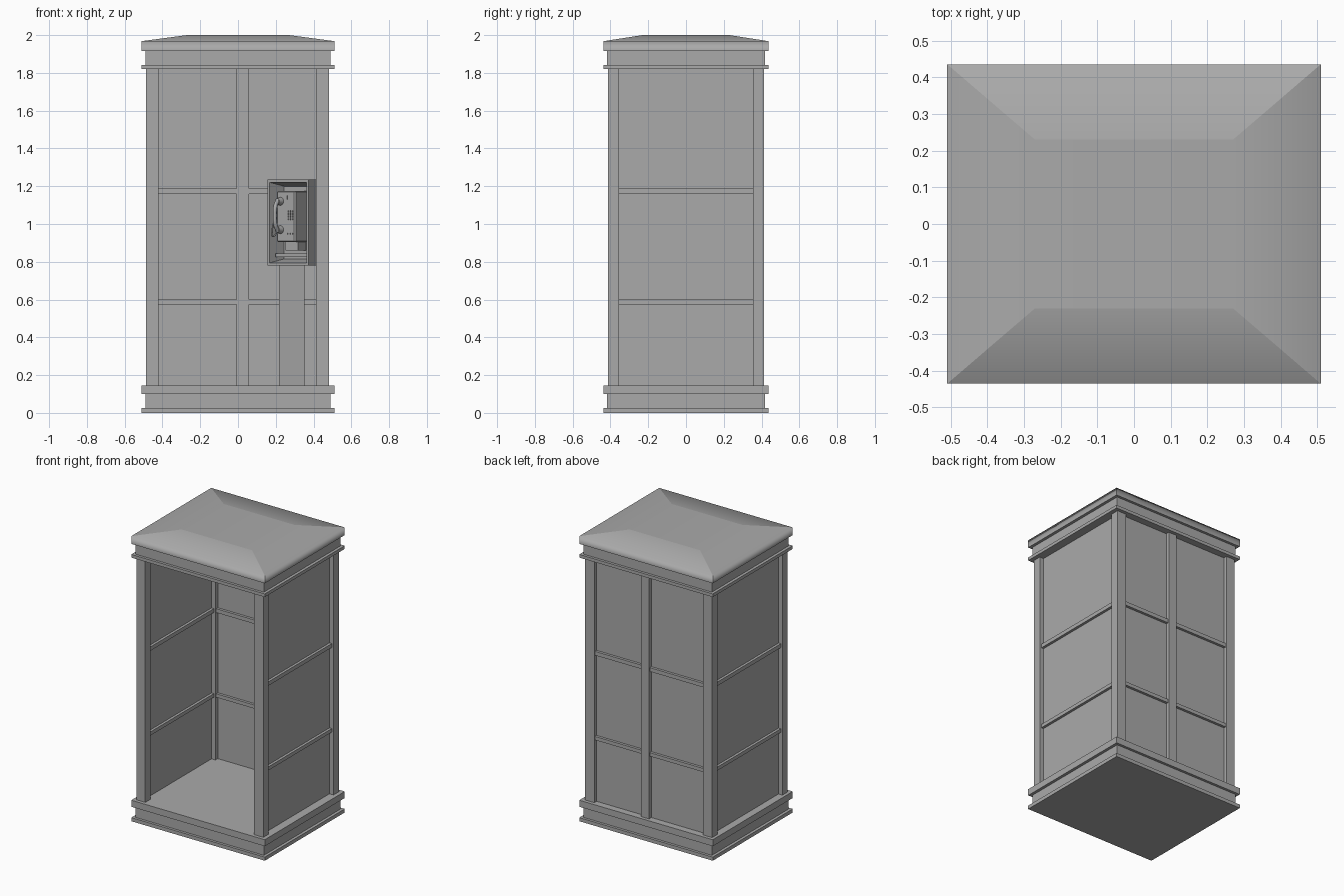
import bpy, bmesh, math
from mathutils import Matrix, Vector

old = bpy.data.objects.get("Cube")
if old:
    bpy.data.objects.remove(old, do_unlink=True)

GREY = (0.4, 0.4, 0.4, 1)
grey = bpy.data.materials.new("plain_grey")
grey.use_nodes = True
grey.diffuse_color = GREY
grey.node_tree.nodes["Principled BSDF"].inputs["Base Color"].default_value = GREY

# Frame of the telephone, turned to face out of the back corner
PHONE = Matrix.Translation((0.264, 0.185, 0)) @ Matrix.Rotation(math.radians(-35), 4, 'Z')
WORLD = Matrix.Identity(4)


def finish(name, bm, frame=WORLD):
    bmesh.ops.recalc_face_normals(bm, faces=bm.faces)
    mesh = bpy.data.meshes.new(name)
    bm.to_mesh(mesh)
    bm.free()
    mesh.transform(frame)
    mesh.materials.append(grey)
    ob = bpy.data.objects.new(name, mesh)
    bpy.context.collection.objects.link(ob)
    return ob


def add_box(bm, lo, hi):
    lo, hi = Vector(lo), Vector(hi)
    fit = Matrix.Translation((lo + hi) / 2) @ Matrix.Diagonal((*(hi - lo), 1))
    return bmesh.ops.create_cube(bm, size=1, matrix=fit)["verts"]


def box(name, lo, hi, frame=WORLD):
    bm = bmesh.new()
    add_box(bm, lo, hi)
    return finish(name, bm, frame)


def slab(name, x, y, z0, z1):
    return box(name, (-x, -y, z0), (x, y, z1))


def tube(name, points, radius, frame):
    curve = bpy.data.curves.new(name, 'CURVE')
    curve.dimensions = '3D'
    curve.bevel_depth = radius
    curve.bevel_resolution = 2
    curve.resolution_u = 6
    curve.use_fill_caps = True
    spline = curve.splines.new('BEZIER')
    spline.bezier_points.add(len(points) - 1)
    for p, co in zip(spline.bezier_points, points):
        p.co = co
        p.handle_left_type = p.handle_right_type = 'AUTO'
    curve.materials.append(grey)
    ob = bpy.data.objects.new(name, curve)
    ob.matrix_world = frame
    bpy.context.collection.objects.link(ob)


# Stepped base and header
slab("base_foot", 0.51, 0.436, 0, 0.025)
slab("base_plinth", 0.49, 0.418, 0.025, 0.10)
slab("base_floor", 0.51, 0.436, 0.10, 0.145)
slab("header_lip", 0.51, 0.436, 1.82, 1.842)
slab("header_frieze", 0.49, 0.418, 1.842, 1.915)

# Roof cap with a shallow hipped top; hips and corners stay sharp
EAVE, CROWN = 1.968, 2.0
bm = bmesh.new()
add_box(bm, (-0.51, -0.436, 1.915), (0.51, 0.436, EAVE))
top = max(bm.faces, key=lambda f: f.calc_center_median().z)
crown = bmesh.ops.extrude_face_region(bm, geom=[top])
for v in crown["geom"]:
    if isinstance(v, bmesh.types.BMVert):
        v.co = (math.copysign(0.27, v.co.x), math.copysign(0.23, v.co.y), CROWN)
bmesh.ops.delete(bm, geom=[top], context='FACES_ONLY')
for f in bm.faces:
    f.smooth = True
for e in bm.edges:
    a, b = (v.co for v in e.verts)
    at_eave = max(abs(a.z - EAVE), abs(b.z - EAVE)) < 0.001
    crown_end = min(a.z, b.z) > CROWN - 0.001 and abs(a.x - b.x) < 0.001
    e.smooth = at_eave or crown_end
roof = finish("roof_cap", bm)
shading = roof.modifiers.new("even_shading", 'WEIGHTED_NORMAL')
shading.keep_sharp = True

# Corner posts
LOW, HIGH = 0.145, 1.82
XS = {"right": (-0.488, -0.42), "left": (0.412, 0.482)}
YS = {"front": (-0.412, -0.355), "back": (0.354, 0.412)}
for sx, (x0, x1) in XS.items():
    for sy, (y0, y1) in YS.items():
        box(f"{sy}_{sx}_post", (x0, y0, LOW), (x1, y1, HIGH))

# Wall panels and rails
RAILS = ((0.575, 0.60), (1.16, 1.187))
for side, (x0, x1) in XS.items():
    mid = (x0 + x1) / 2
    box(f"{side}_panel", (mid - 0.004, -0.37, LOW), (mid + 0.004, 0.364, HIGH))
    for i, (z0, z1) in enumerate(RAILS):
        box(f"{side}_rail_{i}", (mid - 0.022, -0.365, z0), (mid + 0.022, 0.36, z1))
box("back_panel", (-0.43, 0.379, LOW), (0.42, 0.387, HIGH))
box("back_mullion", (-0.007, 0.354, LOW), (0.057, 0.412, HIGH))
for i, (z0, z1) in enumerate(RAILS):
    box(f"back_rail_{i}", (-0.43, 0.361, z0), (0.42, 0.405, z1))

# Telephone hood, hollow with tapering inner walls
bm = bmesh.new()
add_box(bm, (-0.133, 0, 0.78), (0.133, 0.118, 1.235))
front = min(bm.faces, key=lambda f: f.calc_center_median().y)
bmesh.ops.inset_region(bm, faces=[front], thickness=0.02)
bmesh.ops.inset_region(bm, faces=[front], thickness=0.03, depth=-0.105)
finish("phone_hood", bm, PHONE)

# Column under the hood, narrowing towards the corner
bm = bmesh.new()
for v in add_box(bm, (-0.078, 0.03, LOW), (0.085, 0.19, 0.79)):
    if v.co.y > 0.1:
        v.co.x *= 0.1
        v.co.x -= 0.045
finish("phone_column", bm, PHONE)

# Telephone body, bracket and details
body = box("phone_body", (-0.066, -0.01, 0.905), (0.054, 0.11, 1.175), PHONE)
bevel = body.modifiers.new("soft_edges", 'BEVEL')
bevel.width = 0.006
box("phone_bracket", (-0.035, 0.03, 0.86), (0.045, 0.11, 0.91), PHONE)
box("hood_shelf", (-0.1, 0.03, 0.825), (0.1, 0.11, 0.845), PHONE)
bm = bmesh.new()
for col in range(3):
    for row in range(4):
        u, z = 0.0 + col * 0.015, 1.02 + row * 0.014
        add_box(bm, (u, -0.016, z), (u + 0.011, -0.008, z + 0.01))
finish("keypad", bm, PHONE)
box("coin_slot", (-0.005, -0.014, 1.13), (0.005, -0.008, 1.15), PHONE)
for i in range(3):
    box(f"small_key_{i}", (i * 0.016, -0.014, 0.945), (i * 0.016 + 0.008, -0.008, 0.953), PHONE)

# Handset with ear and mouth cups
U = -0.042
tube("handset_grip", [(U, -0.032, 1.13), (U, -0.056, 1.09), (U, -0.06, 1.045),
                      (U, -0.056, 1.0), (U, -0.032, 0.96)], 0.011, PHONE)
for part, z in (("ear", 1.12), ("mouth", 0.97)):
    bm = bmesh.new()
    turn = Matrix.Translation((U, -0.024, z)) @ Matrix.Rotation(math.pi / 2, 4, 'X')
    bmesh.ops.create_cone(bm, cap_ends=True, segments=16, radius1=0.022,
                          radius2=0.015, depth=0.03, matrix=turn)
    cup = finish(f"{part}_cup", bm, PHONE)
    bpy.ops.object.select_all(action='DESELECT')
    cup.select_set(True)
    bpy.context.view_layer.objects.active = cup
    bpy.ops.object.shade_smooth_by_angle(angle=math.radians(40))
tube("handset_cord", [(U, -0.035, 0.96), (U - 0.02, -0.05, 0.935), (U - 0.035, -0.035, 0.96),
                      (U - 0.035, -0.01, 1.02), (U - 0.02, 0.01, 1.05)], 0.004, PHONE)
